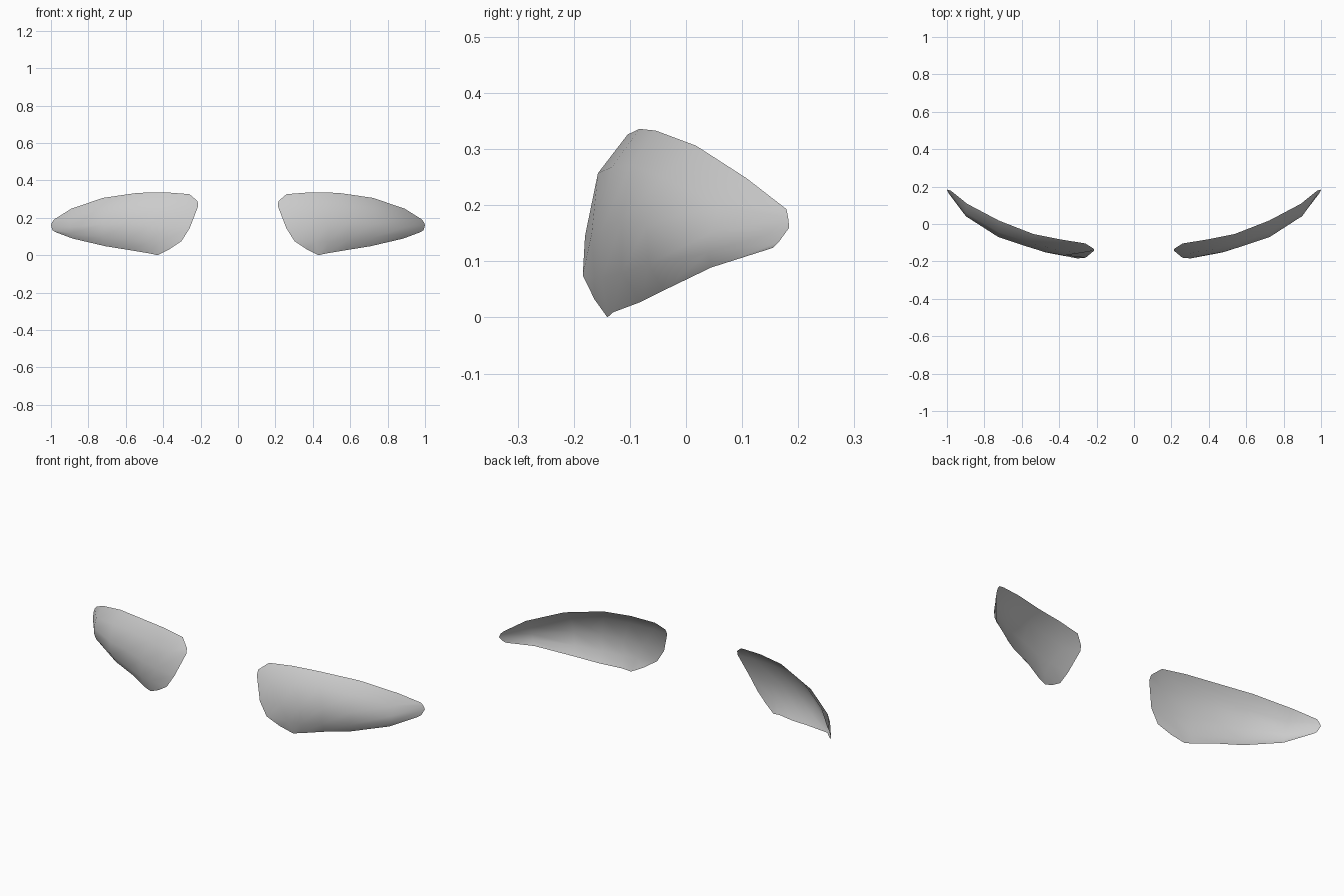
import bpy
import bmesh

# Cross sections from the inner edge to the outer tip, each listed bottom to top
SECTIONS = [
    [(.366, -.163, .032), (.302, -.184, .075), (.258, -.180, .145), (.213, -.142, .262), (.216, -.132, .289)],
    [(.430, -.140, .000), (.415, -.163, .070), (.375, -.168, .150), (.300, -.157, .257), (.260, -.104, .326)],
    [(.473, -.130, .009), (.480, -.150, .070), (.480, -.149, .160), (.435, -.132, .268), (.390, -.083, .336)],
    [(.580, -.082, .027), (.585, -.114, .080), (.590, -.115, .170), (.565, -.098, .272), (.537, -.054, .333)],
    [(.710, -.040, .048), (.720, -.066, .095), (.725, -.070, .165), (.725, -.043, .250), (.722, .018, .306)],
    [(.885, .045, .089), (.895, .039, .115), (.900, .043, .150), (.900, .062, .200), (.892, .108, .248)],
    [(.978, .155, .124), (.992, .165, .134), (1.00, .184, .160), (.993, .182, .178), (.980, .179, .193)],
]

lens_grey = bpy.data.materials.new("lens grey")
lens_grey.diffuse_color = (.6, .6, .6, 1)


def make_lens(name, side):
    """Thin curved lens sheet lofted through the cross sections."""
    bm = bmesh.new()
    rows = [[bm.verts.new((x * side, y, z)) for x, y, z in s] for s in SECTIONS]
    for a, b in zip(rows, rows[1:]):
        for i in range(len(a) - 1):
            quad = [a[i], b[i], b[i + 1], a[i + 1]]
            bm.faces.new(quad if side > 0 else quad[::-1])
    for f in bm.faces:
        f.smooth = True
    mesh = bpy.data.meshes.new(name)
    bm.to_mesh(mesh)
    bm.free()
    mesh.materials.append(lens_grey)
    obj = bpy.data.objects.new(name, mesh)
    bpy.context.collection.objects.link(obj)


# Matching pair of lenses
make_lens("right_lens", 1)
make_lens("left_lens", -1)
